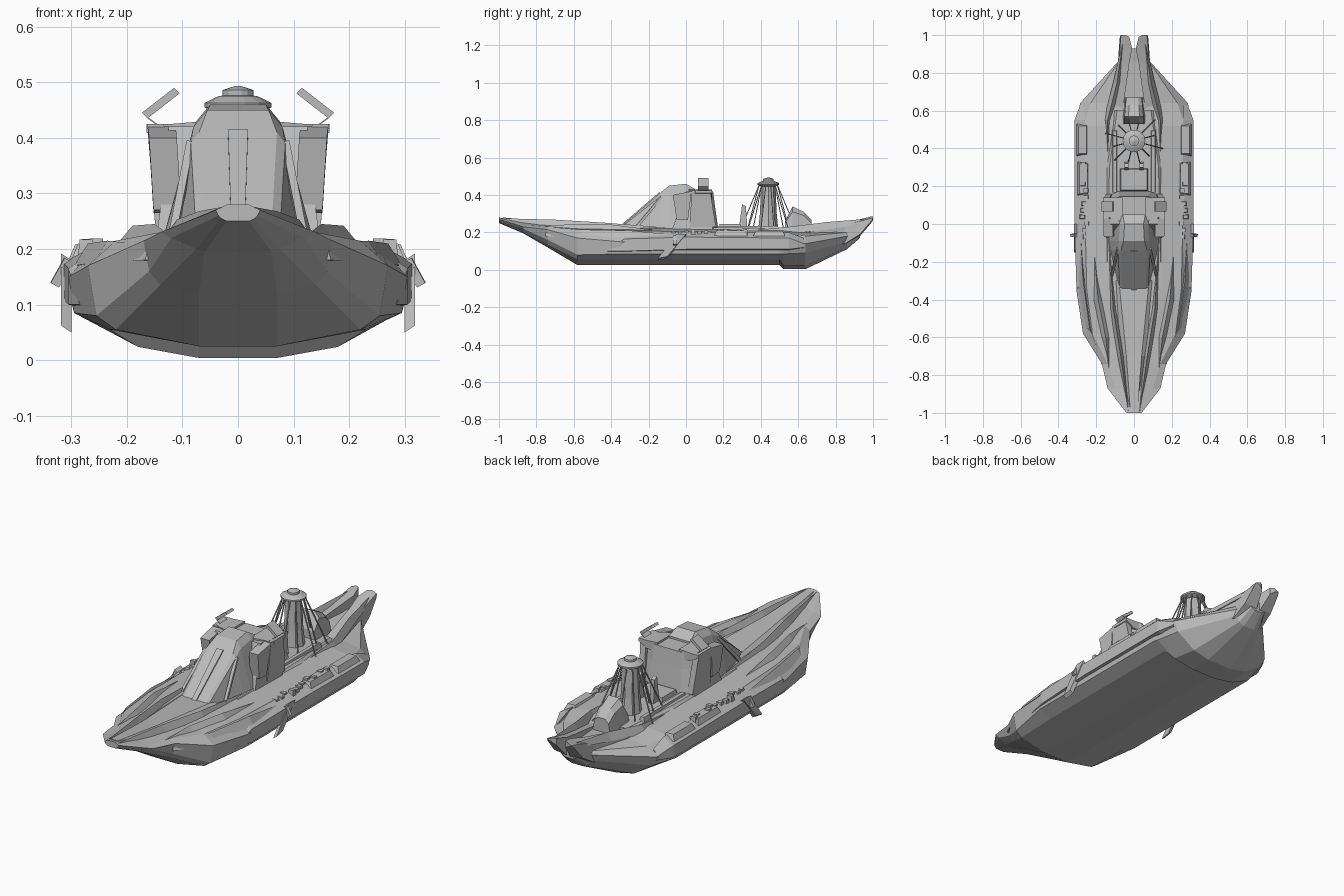
import bpy
import bmesh
import math
import random
from mathutils import Vector

random.seed(4)

default_cube = bpy.data.objects.get("Cube")
if default_cube:
    bpy.data.objects.remove(default_cube, do_unlink=True)

hull_grey = bpy.data.materials.new("hull grey")
hull_grey.use_nodes = True
hull_grey.diffuse_color = (0.5, 0.5, 0.5, 1)
hull_grey.node_tree.nodes["Principled BSDF"].inputs["Base Color"].default_value = hull_grey.diffuse_color


def finish(name, mesh_builder):
    """Recalculate normals and link the mesh as a named object."""
    bmesh.ops.recalc_face_normals(mesh_builder, faces=mesh_builder.faces)
    mesh = bpy.data.meshes.new(name)
    mesh_builder.to_mesh(mesh)
    mesh_builder.free()
    mesh.materials.append(hull_grey)
    part = bpy.data.objects.new(name, mesh)
    bpy.context.collection.objects.link(part)
    return part


def loft(name, rings):
    """Skin closed rings of equal length and cap both ends."""
    builder = bmesh.new()
    loops = [[builder.verts.new(point) for point in ring] for ring in rings]
    count = len(loops[0])
    for first, second in zip(loops, loops[1:]):
        for i in range(count):
            j = (i + 1) % count
            builder.faces.new((first[i], first[j], second[j], second[i]))
    builder.faces.new(loops[0])
    builder.faces.new(loops[-1])
    return finish(name, builder)


def symmetric_loft(name, stations):
    """Each station is y followed by (x, z) points of the left half, bottom to top."""
    rings = []
    for y, *half in stations:
        left = [(x, y, z) for x, z in half]
        right = [(-x, y, z) for x, z in reversed(half)]
        rings.append(left + right)
    return loft(name, rings)


def mirrored(part):
    """Add the mirror image across the centreline."""
    modifier = part.modifiers.new("mirror", "MIRROR")
    modifier.use_axis[0] = True
    return part


def box(name, low, high, taper=0.0):
    """Box between two corners, narrowed at the top by taper."""
    (ax, ay, az), (bx, by, bz) = low, high
    rings = []
    for z, inset in ((az, 0), (bz, taper)):
        rings.append([(ax + inset, ay + inset, z), (bx - inset, ay + inset, z),
                      (bx - inset, by - inset, z), (ax + inset, by - inset, z)])
    return loft(name, rings)


def plate(name, outline, offset):
    """Flat outline given thickness along an offset vector."""
    back = [tuple(Vector(point) + Vector(offset)) for point in outline]
    return loft(name, [outline, back])


def ridge(name, path, width, height):
    """Long triangular blade along a path, pointed at both ends."""
    rings = []
    for i, (x, y, z) in enumerate(path):
        size = 0.3 if i in (0, len(path) - 1) else 1
        rings.append([(x - width * size, y, z - height), (x + width * size, y, z - height),
                      (x, y, z + height * size)])
    return mirrored(loft(name, rings))


def lathe(name, centre, profile, sides):
    """Turned shape around a vertical axis."""
    rings = []
    for radius, z in profile:
        angles = [math.tau * k / sides for k in range(sides)]
        rings.append([(centre[0] + radius * math.cos(a), centre[1] + radius * math.sin(a), z) for a in angles])
    return loft(name, rings)


def strut(name, start, end, radius):
    """Thin square bar between two points."""
    start, end = Vector(start), Vector(end)
    direction = (end - start).normalized()
    side = direction.orthogonal().normalized() * radius
    other = direction.cross(side)
    corners = (side, other, -side, -other)
    return loft(name, [[tuple(base + c) for c in corners] for base in (start, end)])


# Hull: keel panel, bilge, chine, rail, shoulder and deck at each station
symmetric_loft("hull", [
    (-1, (0.02, 0.25), (0.03, 0.255), (0.035, 0.26), (0.04, 0.27), (0.03, 0.275), (0.02, 0.28)),
    (-0.87, (0.06, 0.195), (0.075, 0.2), (0.12, 0.22), (0.14, 0.23), (0.1, 0.24), (0.04, 0.255)),
    (-0.74, (0.07, 0.12), (0.14, 0.135), (0.16, 0.16), (0.17, 0.215), (0.14, 0.23), (0.06, 0.24)),
    (-0.58, (0.07, 0.025), (0.22, 0.055), (0.255, 0.08), (0.27, 0.17), (0.22, 0.215), (0.07, 0.23)),
    (-0.35, (0.07, 0.025), (0.23, 0.055), (0.295, 0.085), (0.305, 0.15), (0.25, 0.21), (0.14, 0.225)),
    (0.5, (0.07, 0.025), (0.23, 0.055), (0.295, 0.085), (0.31, 0.15), (0.27, 0.195), (0.14, 0.21)),
    (0.52, (0.07, 0.004), (0.18, 0.024), (0.29, 0.085), (0.31, 0.15), (0.27, 0.195), (0.14, 0.21)),
    (0.64, (0.07, 0.004), (0.16, 0.024), (0.26, 0.09), (0.285, 0.14), (0.23, 0.18), (0.11, 0.2)),
    (0.86, (0.03, 0.11), (0.06, 0.12), (0.075, 0.15), (0.085, 0.18), (0.08, 0.2), (0.04, 0.21)),
    (0.93, (0.02, 0.17), (0.04, 0.18), (0.05, 0.2), (0.06, 0.21), (0.05, 0.22), (0.03, 0.22)),
])

# Raised bow ridges and forecastle
symmetric_loft("forecastle", [
    (-0.98, (0.02, 0.26), (0.02, 0.28)),
    (-0.7, (0.08, 0.22), (0.04, 0.255)),
    (-0.3, (0.13, 0.2), (0.08, 0.235)),
])
ridge("inner_bow_ridge", [(0.03, -0.99, 0.27), (0.07, -0.7, 0.25), (0.11, -0.45, 0.235), (0.13, -0.1, 0.22)], 0.018, 0.018)
ridge("middle_bow_ridge", [(0.13, -0.79, 0.225), (0.15, -0.6, 0.228), (0.19, -0.4, 0.225), (0.21, -0.15, 0.205)], 0.028, 0.017)
ridge("outer_bow_ridge", [(0.16, -0.75, 0.2), (0.235, -0.55, 0.195), (0.27, -0.3, 0.19), (0.28, -0.1, 0.185)], 0.025, 0.02)

# Armour belts along the flanks
mirrored(loft("side_belt", [
    [(0.26, y, low), (width, y, low + 0.01), (width, y, high - 0.03), (0.26, y, high)]
    for y, width, low, high in ((-0.43, 0.285, 0.09, 0.13), (-0.33, 0.305, 0.09, 0.195),
                                (0, 0.315, 0.1, 0.205), (0.55, 0.315, 0.1, 0.2), (0.63, 0.285, 0.11, 0.17))]))
mirrored(plate("side_fin", [(0.3, -0.15, 0.05), (0.3, -0.1, 0.06), (0.3, 0, 0.18), (0.3, -0.05, 0.18)], (0.018, 0, 0.012)))
mirrored(strut("side_gun", (0.305, -0.06, 0.18), (0.33, -0.06, 0.135), 0.012))
mirrored(box("long_side_locker", (0.24, 0.36, 0.18), (0.305, 0.53, 0.208), 0.012))
mirrored(box("short_side_locker", (0.235, 0.15, 0.18), (0.3, 0.33, 0.21), 0.012))
for i in range(12):
    y = -0.08 + 0.035 * i
    x = random.uniform(0.235, 0.26)
    mirrored(box("deck_module", (x, y, 0.185), (x + 0.03, y + 0.025, random.uniform(0.205, 0.22)), 0.003))

# Twin stern horns with a notch between
mirrored(loft("stern_horn", [
    [(inner, y, low), (outer, y, low + 0.01), (outer - 0.005, y, high - 0.01), (inner, y, high)]
    for y, inner, outer, low, high in ((0.6, 0.06, 0.15, 0.12, 0.2), (0.85, 0.025, 0.085, 0.13, 0.25),
                                       (0.93, 0.01, 0.08, 0.18, 0.27), (0.99, 0.025, 0.075, 0.25, 0.285),
                                       (1, 0.045, 0.07, 0.265, 0.285))]))
ridge("stern_ridge", [(0.14, 0.3, 0.2), (0.14, 0.55, 0.21), (0.09, 0.75, 0.235), (0.06, 0.95, 0.265)], 0.02, 0.02)

# Central deckhouse
symmetric_loft("deckhouse", [
    (-0.2, (0.17, 0.19), (0.14, 0.225)),
    (0.3, (0.17, 0.19), (0.13, 0.225)),
    (0.6, (0.13, 0.18), (0.09, 0.215)),
])

# Command tower with its sloping front and broad rear block
symmetric_loft("tower_front", [
    (-0.35, (0.08, 0.2), (0.075, 0.225), (0.06, 0.23)),
    (-0.14, (0.13, 0.2), (0.085, 0.39), (0.07, 0.41)),
    (-0.09, (0.14, 0.2), (0.08, 0.42), (0.055, 0.45)),
    (0, (0.14, 0.2), (0.075, 0.43), (0.05, 0.46)),
    (0.05, (0.14, 0.2), (0.08, 0.41), (0.06, 0.43)),
])
loft("tower_block", [
    [(-w, front, z), (w, front, z), (w, back - 0.03, z), (w * 0.6, back, z), (-w * 0.6, back, z), (-w, back - 0.03, z)]
    for w, front, back, z in ((0.15, -0.08, 0.175, 0.2), (0.13, -0.03, 0.155, 0.34), (0.125, 0, 0.145, 0.42))])
plate("front_spine", [(-0.012, -0.35, 0.23), (0.012, -0.35, 0.23), (0.018, -0.14, 0.41), (-0.018, -0.14, 0.41)], (0, -0.003, 0.005))
mirrored(strut("front_buttress", (0.12, -0.28, 0.21), (0.085, -0.13, 0.39), 0.01))

# Bridge wings, side screens and raised vanes
mirrored(loft("bridge_wing", [
    [(x, front, low), (x, 0.14, low), (x, 0.14, high), (x, front, high)]
    for x, front, low, high in ((0.06, 0.01, 0.38, 0.43), (0.12, 0.03, 0.385, 0.425), (0.165, 0.05, 0.41, 0.425))]))
mirrored(plate("side_screen", [(0.163, 0.03, 0.425), (0.163, 0.13, 0.42), (0.148, 0.16, 0.23), (0.148, 0.02, 0.23)], (-0.03, 0, 0)))
mirrored(plate("wing_panel", [(0.152, -0.05, 0.27), (0.152, 0.01, 0.265), (0.162, 0.03, 0.42), (0.16, -0.07, 0.4)], (-0.05, 0, 0)))
for name, low, high in (("lower_vane", (0.11, 0.4), (0.173, 0.445)), ("upper_vane", (0.173, 0.445), (0.115, 0.49))):
    outline = [(low[0], 0.065, low[1]), (low[0], 0.12, low[1]), (high[0], 0.12, high[1]), (high[0], 0.065, high[1])]
    mirrored(plate(name, outline, (-0.01, 0, -0.01)))

# Aft deck blocks between tower and mast
box("aft_block", (-0.08, 0.17, 0.2), (0.08, 0.3, 0.245), 0.01)
mirrored(plate("aft_post", [(0.03, 0.28, 0.2), (0.03, 0.33, 0.2), (0.03, 0.32, 0.34), (0.03, 0.3, 0.35)], (0.02, 0, 0)))
mirrored(box("aft_trunk", (0.085, 0.16, 0.2), (0.12, 0.5, 0.235), 0.008))

# Lattice mast with a domed top and spreading stays
mast = (0, 0.44)
lathe("mast_core", mast, [(0.055, 0.2), (0.045, 0.3), (0.038, 0.46)], 8)
lathe("mast_cap", mast, [(0.04, 0.445), (0.06, 0.455), (0.06, 0.463), (0.035, 0.475),
                         (0.028, 0.476), (0.028, 0.486), (0.006, 0.493)], 14)
for i in range(12):
    angle = math.tau * (i + 0.5) / 12
    across, along = math.cos(angle), math.sin(angle)
    reach = 0.16 if i % 2 else 0.12
    strut("mast_stay", (across * 0.05, mast[1] + along * 0.05, 0.455),
          (across * reach, mast[1] + along * reach, 0.2), 0.0035)

# Stern housing behind the mast
symmetric_loft("stern_housing", [
    (0.53, (0.06, 0.19), (0.05, 0.25), (0.02, 0.26)),
    (0.57, (0.06, 0.19), (0.05, 0.31), (0.03, 0.34)),
    (0.63, (0.05, 0.19), (0.045, 0.29), (0.025, 0.31)),
    (0.67, (0.05, 0.18), (0.04, 0.25), (0.02, 0.27)),
])
